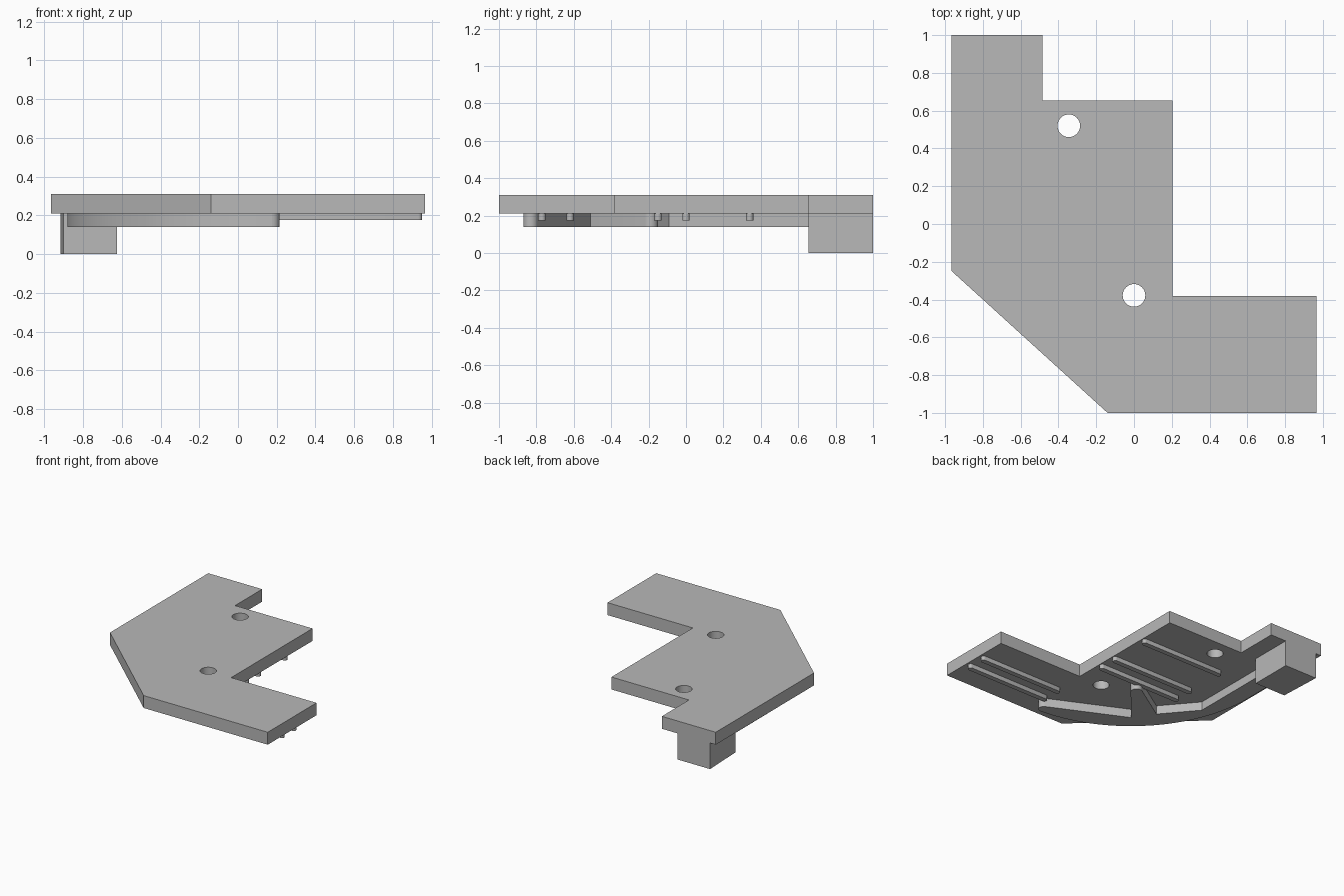
import bpy, bmesh
from math import cos, sin, radians

if "Cube" in bpy.data.objects:
    bpy.data.objects.remove(bpy.data.objects["Cube"], do_unlink=True)

grey = bpy.data.materials.new("plain_grey")
grey.use_nodes = True
colour = (0.48, 0.48, 0.48, 1)
grey.diffuse_color = colour
grey.node_tree.nodes["Principled BSDF"].inputs["Base Color"].default_value = colour


def arc(cx, cy, r, start, end, steps):
    """Points along an arc, angles in degrees."""
    angles = [radians(start + (end - start) * i / steps) for i in range(steps + 1)]
    return [(cx + r * cos(a), cy + r * sin(a)) for a in angles]


def prism(name, outlines, z0, z1, smooth=False):
    """Extrude closed outlines from z0 to z1 into one object."""
    bm = bmesh.new()
    for outline in outlines:
        face = bm.faces.new([bm.verts.new((x, y, z0)) for x, y in outline])
        top = bmesh.ops.extrude_face_region(bm, geom=[face])["geom"]
        verts = [g for g in top if isinstance(g, bmesh.types.BMVert)]
        bmesh.ops.translate(bm, verts=verts, vec=(0, 0, z1 - z0))
    bmesh.ops.recalc_face_normals(bm, faces=bm.faces)
    mesh = bpy.data.meshes.new(name)
    bm.to_mesh(mesh)
    bm.free()
    mesh.materials.append(grey)
    obj = bpy.data.objects.new(name, mesh)
    bpy.context.collection.objects.link(obj)
    if smooth:
        bpy.ops.object.select_all(action='DESELECT')
        obj.select_set(True)
        bpy.context.view_layer.objects.active = obj
        bpy.ops.object.shade_smooth_by_angle(angle=radians(30))
    return obj


PLATE_BOTTOM, PLATE_TOP = 0.21, 0.31

# Main plate
plate = prism("top_plate", [[
    (-0.965, 1), (-0.485, 1), (-0.485, 0.655), (0.205, 0.655), (0.205, -0.38),
    (0.965, -0.38), (0.965, -1), (-0.14, -1), (-0.965, -0.25)]],
    PLATE_BOTTOM, PLATE_TOP)

# Two round through holes
cutter = prism("hole_cutter", [arc(x, y, 0.06, 0, 348.75, 31)
                               for x, y in ((-0.345, 0.52), (0, -0.378))], 0.15, 0.4)
cutter.hide_render = True
cut = plate.modifiers.new("holes", 'BOOLEAN')
cut.object = cutter
cut.solver = 'EXACT'
graph = bpy.context.evaluated_depsgraph_get()
drilled = bpy.data.meshes.new_from_object(plate.evaluated_get(graph))
plate.modifiers.clear()
plate.data = drilled
bpy.data.objects.remove(cutter, do_unlink=True)
bpy.ops.object.select_all(action='DESELECT')
plate.select_set(True)
bpy.context.view_layer.objects.active = plate
bpy.ops.object.shade_smooth_by_angle(angle=radians(30))

# Curved support wall: outer quarter arc, inner edge with a tapered tongue
support = arc(0.24, 0.25, 1.12, 180, 267, 32)
support += arc(0.175, -0.83, 0.04, -90, 65, 10)
support += [(-0.40, -0.51)]
support += arc(-0.185, -0.192, 0.043, -38, 122, 10)
support += [(-0.51, -0.35), (-0.73, -0.09), (-0.73, 0.66), (-0.88, 0.66)]
prism("support_wall", [support], 0.14, PLATE_BOTTOM, smooth=True)

# Corner foot block
prism("foot_block", [[(-0.9, 0.655), (-0.625, 0.655), (-0.625, 1), (-0.915, 1)]],
      0, PLATE_BOTTOM)

# Round-ended ribs under the plate: right end x and y position
for i, (x, y) in enumerate(((0.2, 0.34), (0.2, 0), (0.2, -0.15),
                            (0.95, -0.62), (0.95, -0.77))):
    r = 0.02
    outline = arc(x - r, y, r, -90, 90, 8) + arc(x - 0.75 + r, y, r, 90, 270, 8)
    prism(f"rib_{i + 1}", [outline], 0.175, PLATE_BOTTOM, smooth=True)
